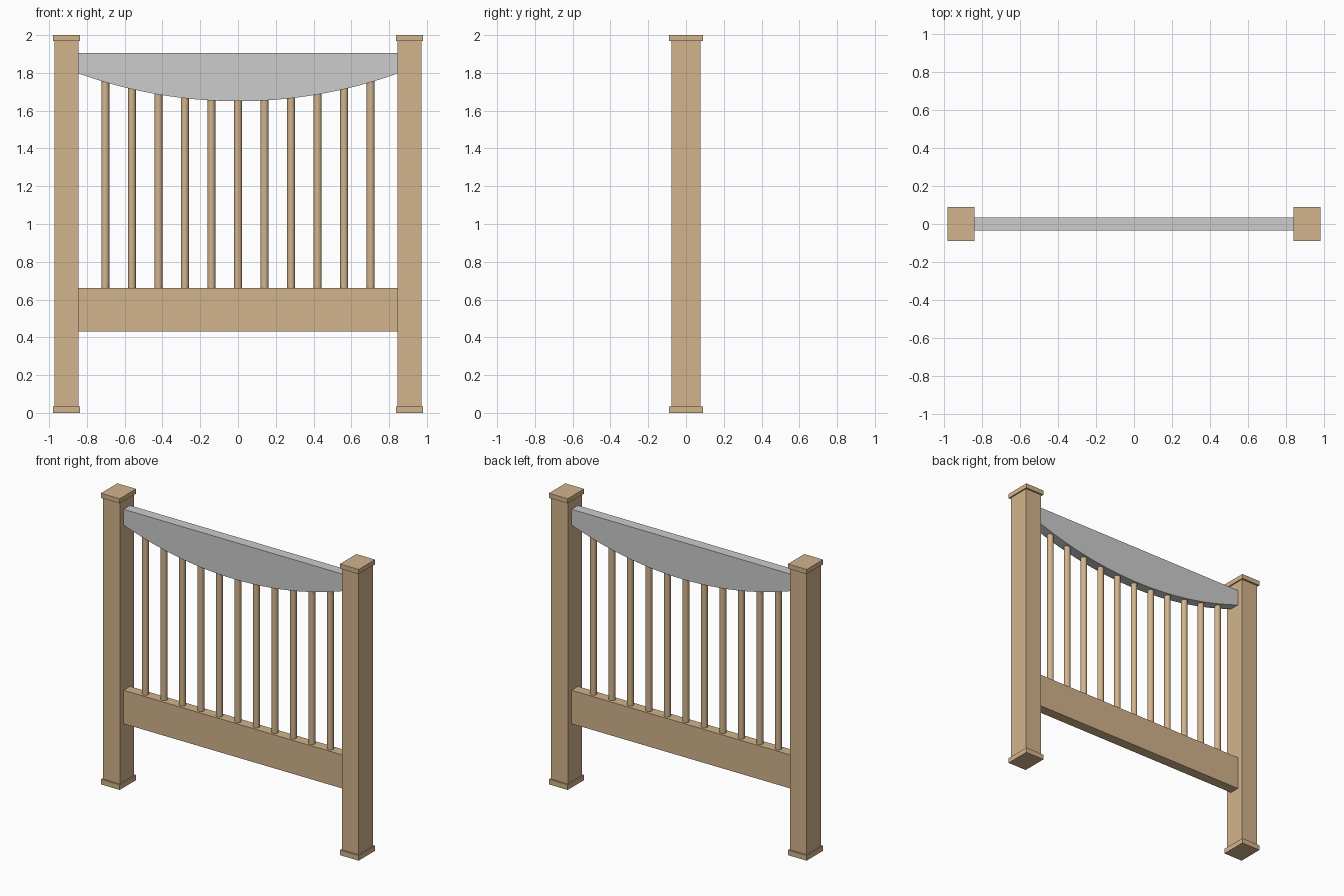
import bpy
import bmesh
import math

cube = bpy.data.objects.get("Cube")
if cube:
    bpy.data.objects.remove(cube, do_unlink=True)


def material(name, rgb):
    m = bpy.data.materials.new(name)
    m.use_nodes = True
    colour = (*rgb, 1.0)
    m.diffuse_color = colour
    m.node_tree.nodes["Principled BSDF"].inputs["Base Color"].default_value = colour
    return m


WOOD = material("tan wood", (0.645, 0.456, 0.262))
GREY = material("light grey", (0.604, 0.604, 0.604))


def finish(name, bm, mat):
    mesh = bpy.data.meshes.new(name)
    bmesh.ops.recalc_face_normals(bm, faces=bm.faces)
    bm.to_mesh(mesh)
    bm.free()
    mesh.materials.append(mat)
    obj = bpy.data.objects.new(name, mesh)
    bpy.context.collection.objects.link(obj)
    return obj


def box(name, x, half_x, half_y, z0, z1, mat):
    bm = bmesh.new()
    bmesh.ops.create_cube(bm, size=2)
    for v in bm.verts:
        v.co.x = x + v.co.x * half_x
        v.co.y *= half_y
        v.co.z = z1 if v.co.z > 0 else z0
    return finish(name, bm, mat)


# Shared dimensions
POST_X = 0.908
SPAN = 0.845
RAIL_HALF = 0.035
ARCH_LOW, ARCH_END, RAIL_TOP = 1.65, 1.797, 1.905
SAG = ARCH_END - ARCH_LOW
RADIUS = (SPAN ** 2 + SAG ** 2) / (2 * SAG)


def arch_z(x):
    return ARCH_LOW + RADIUS - math.sqrt(RADIUS ** 2 - x * x)


# Posts with a foot and a cap
for side, sign in (("left", 1), ("right", -1)):
    x = sign * POST_X
    box(side + "_post", x, 0.0635, 0.077, 0.035, 1.968, WOOD)
    box(side + "_foot", x, 0.0715, 0.089, 0, 0.035, WOOD)
    box(side + "_cap", x, 0.0715, 0.089, 1.968, 2, WOOD)

# Straight lower rail
box("lower_rail", 0, SPAN, RAIL_HALF, 0.432, 0.662, WOOD)

# Upper rail with a curved underside
bm = bmesh.new()
steps = 32
profile = [(SPAN, RAIL_TOP), (-SPAN, RAIL_TOP)]
for i in range(steps + 1):
    x = SPAN * (2 * i / steps - 1)
    profile.append((x, arch_z(x)))
face = bm.faces.new([bm.verts.new((x, -RAIL_HALF, z)) for x, z in profile])
extruded = bmesh.ops.extrude_face_region(bm, geom=[face])
moved = [g for g in extruded["geom"] if isinstance(g, bmesh.types.BMVert)]
bmesh.ops.translate(bm, verts=moved, vec=(0, 2 * RAIL_HALF, 0))
upper_rail = finish("upper_rail", bm, GREY)
smooth_parts = [upper_rail]

# Round spindles reaching up to the curve
for i in range(11):
    x = (i - 5) * 0.1405
    bottom, top = 0.65, arch_z(x) + 0.01
    bm = bmesh.new()
    bmesh.ops.create_cone(bm, cap_ends=True, segments=24, radius1=0.021,
                          radius2=0.021, depth=top - bottom)
    bmesh.ops.translate(bm, verts=bm.verts, vec=(x, 0, (top + bottom) / 2))
    smooth_parts.append(finish("spindle_%d" % (i + 1), bm, WOOD))

# Smooth the curved parts, keeping their edges sharp
bpy.ops.object.select_all(action="DESELECT")
for obj in smooth_parts:
    obj.select_set(True)
bpy.context.view_layer.objects.active = upper_rail
bpy.ops.object.shade_smooth_by_angle()
